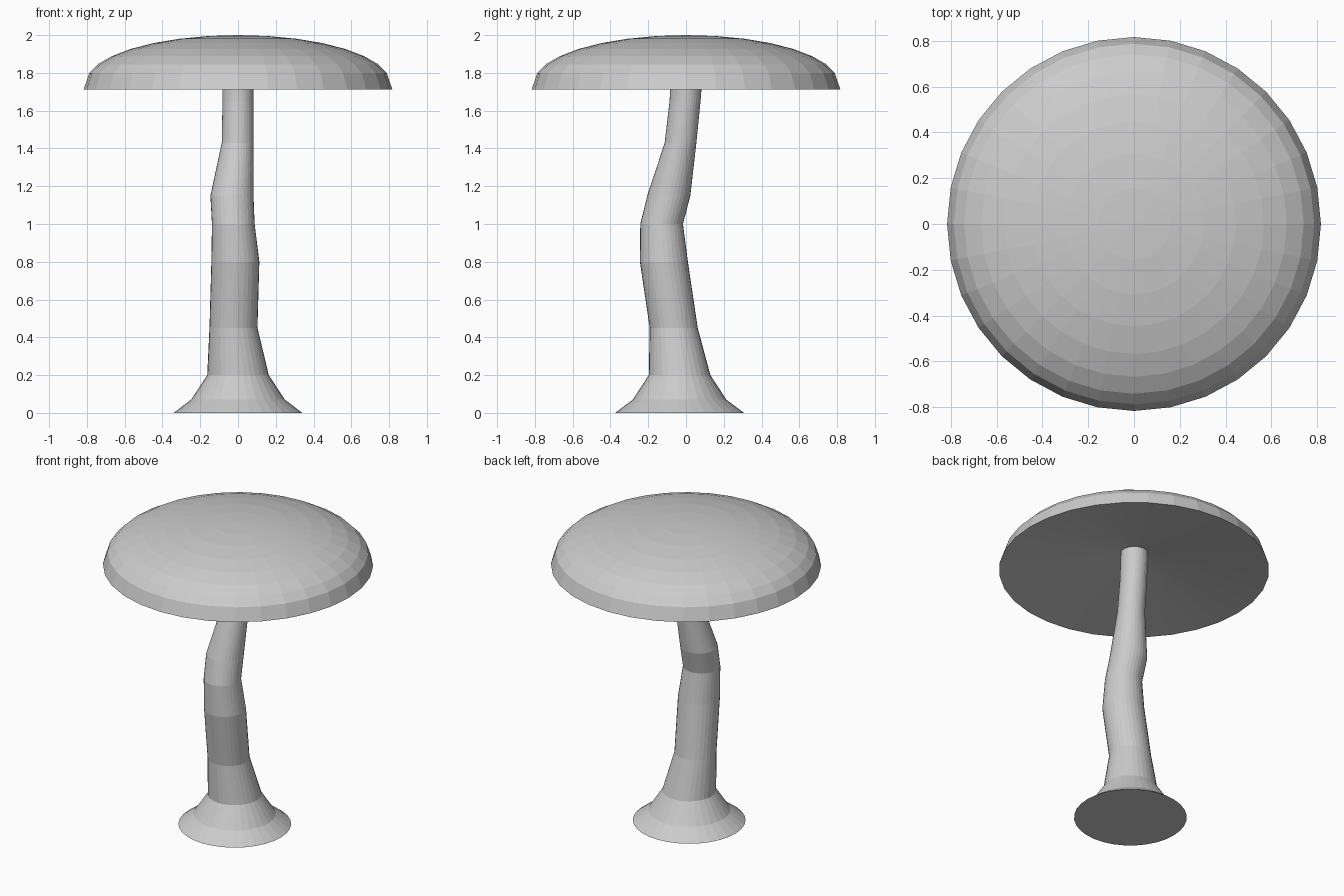
import bpy, bmesh, math

cube = bpy.data.objects.get("Cube")
if cube:
    bpy.data.objects.remove(cube)

SIDES = 32

grey = bpy.data.materials.new("plain grey")
grey.use_nodes = True
grey.diffuse_color = (0.6, 0.6, 0.6, 1)
grey.node_tree.nodes["Principled BSDF"].inputs["Base Color"].default_value = (0.6, 0.6, 0.6, 1)


def loft(name, rings):
    """Skin a stack of circles given as (x, y, z, radius), closed at both ends."""
    bm = bmesh.new()
    loops = []
    for x, y, z, r in rings:
        loops.append([bm.verts.new((x + r * math.cos(2 * math.pi * i / SIDES),
                                    y + r * math.sin(2 * math.pi * i / SIDES), z))
                      for i in range(SIDES)])
    for low, high in zip(loops, loops[1:]):
        for i in range(SIDES):
            j = (i + 1) % SIDES
            bm.faces.new((low[i], low[j], high[j], high[i]))
    bm.faces.new(loops[0][::-1])
    bm.faces.new(loops[-1])
    bmesh.ops.recalc_face_normals(bm, faces=bm.faces)
    mesh = bpy.data.meshes.new(name)
    bm.to_mesh(mesh)
    bm.free()
    mesh.materials.append(grey)
    obj = bpy.data.objects.new(name, mesh)
    bpy.context.collection.objects.link(obj)
    return obj


# Bent stem with a flared foot
loft("stem", [
    (0, -0.034, 0, 0.341),
    (0, -0.034, 0.07, 0.248),
    (0, -0.034, 0.2, 0.163),
    (-0.024, -0.065, 0.45, 0.127),
    (-0.014, -0.117, 0.8, 0.127),
    (-0.025, -0.129, 1.0, 0.113),
    (-0.032, -0.091, 1.15, 0.114),
    (-0.002, -0.029, 1.43, 0.084),
    (0, -0.005, 1.65, 0.082),
    (0, 0, 1.73, 0.083),
    (0, 0.005, 1.84, 0.083),
])

# Domed cap: flattened half sphere, flared rim and a shallow conical hollow below
dome = [(0, 0, 1.75 + 0.25 * math.sin(a), 0.803 * math.cos(a))
        for a in (k * math.pi / 16 for k in range(1, 8))]
loft("cap", [(0, 0, 1.84, 0.001), (0, 0, 1.713, 0.817)] + dome + [(0, 0, 2.0, 0.001)])
